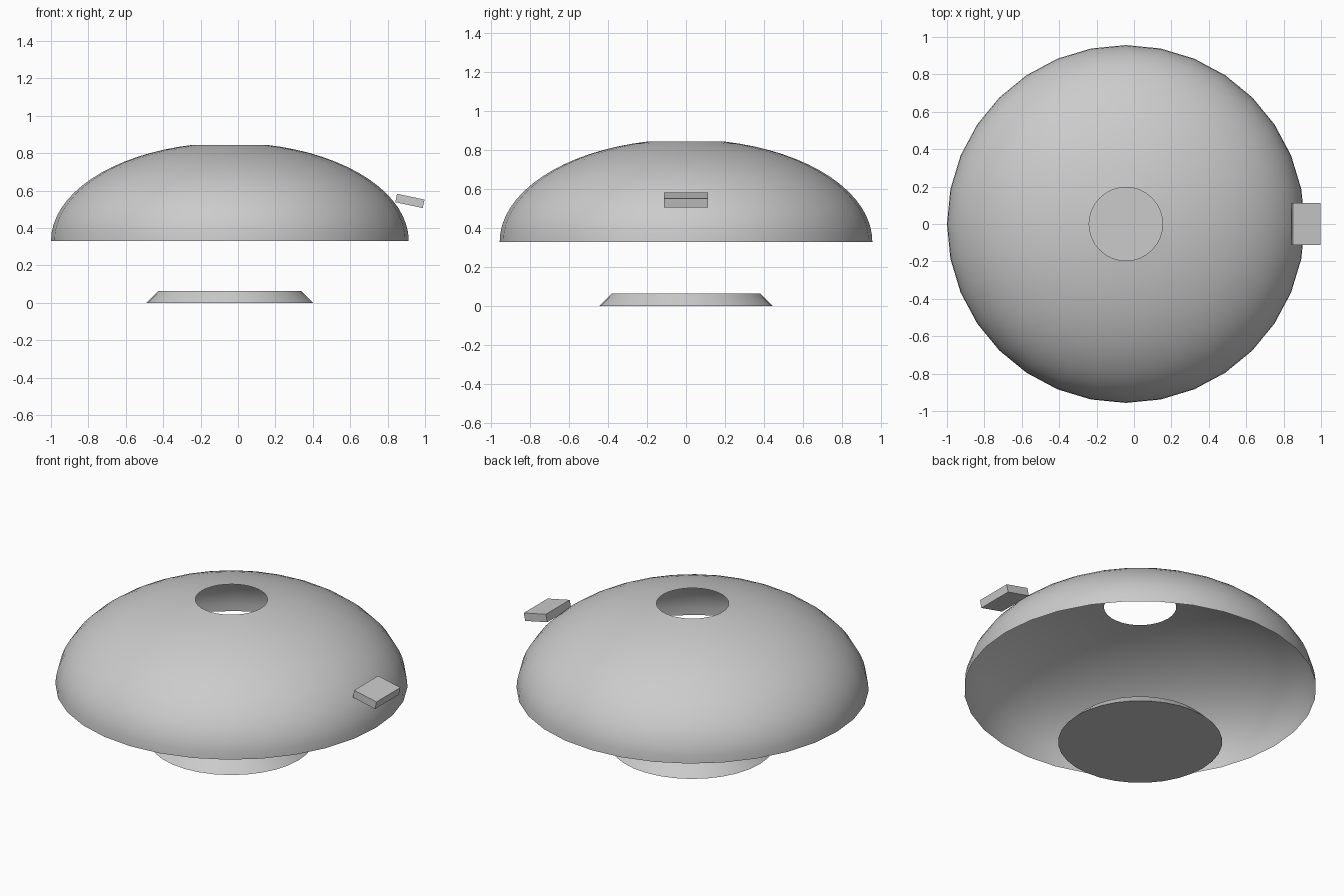
import bpy, bmesh, math
from mathutils import Matrix

if "Cube" in bpy.data.objects:
    bpy.data.objects.remove(bpy.data.objects["Cube"])

CX = -0.0435   # axis of the round parts
SIDES = 32


def add_object(name, bm, smooth=True):
    bmesh.ops.remove_doubles(bm, verts=bm.verts, dist=1e-5)
    mesh = bpy.data.meshes.new(name)
    bm.to_mesh(mesh)
    bm.free()
    ob = bpy.data.objects.new(name, mesh)
    bpy.context.collection.objects.link(ob)
    bpy.ops.object.select_all(action='DESELECT')
    ob.select_set(True)
    bpy.context.view_layer.objects.active = ob
    if smooth:
        bpy.ops.object.shade_smooth_by_angle(angle=math.radians(30))
    return ob


def lathe(profile):
    """Revolve (radius, z) points, listed bottom to top, with outward normals."""
    bm = bmesh.new()
    rings = []
    for r, z in profile:
        rings.append([bm.verts.new((CX + r * math.cos(2 * math.pi * i / SIDES),
                                    r * math.sin(2 * math.pi * i / SIDES), z))
                      for i in range(SIDES)])
    for low, high in zip(rings, rings[1:]):
        for i in range(SIDES):
            j = (i + 1) % SIDES
            bm.faces.new((low[i], low[j], high[j], high[i]))
    return bm, rings


# Domed shade: open half ellipsoid with a hole at the top
steps, t_end = 16, math.radians(78.15)
dome_profile = [(0.9565 * math.cos(t_end * k / steps),
                 0.33 + 0.526 * math.sin(t_end * k / steps))
                for k in range(steps + 1)]
bm, _ = lathe(dome_profile)
add_object("dome_shell", bm)

# Bevelled base disc
bm, rings = lathe([(0.446, 0.0), (0.382, 0.064)])
bm.faces.new(rings[0][::-1])
bm.faces.new(rings[1])
add_object("base_disc", bm)

# Tilted tab on the right side of the dome
bm = bmesh.new()
place = (Matrix.Translation((0.919, 0, 0.545))
         @ Matrix.Rotation(math.radians(12), 4, 'Y')
         @ Matrix.Diagonal((0.15, 0.226, 0.046, 1)))
bmesh.ops.create_cube(bm, size=1, matrix=place)
add_object("side_tab", bm, smooth=False)
